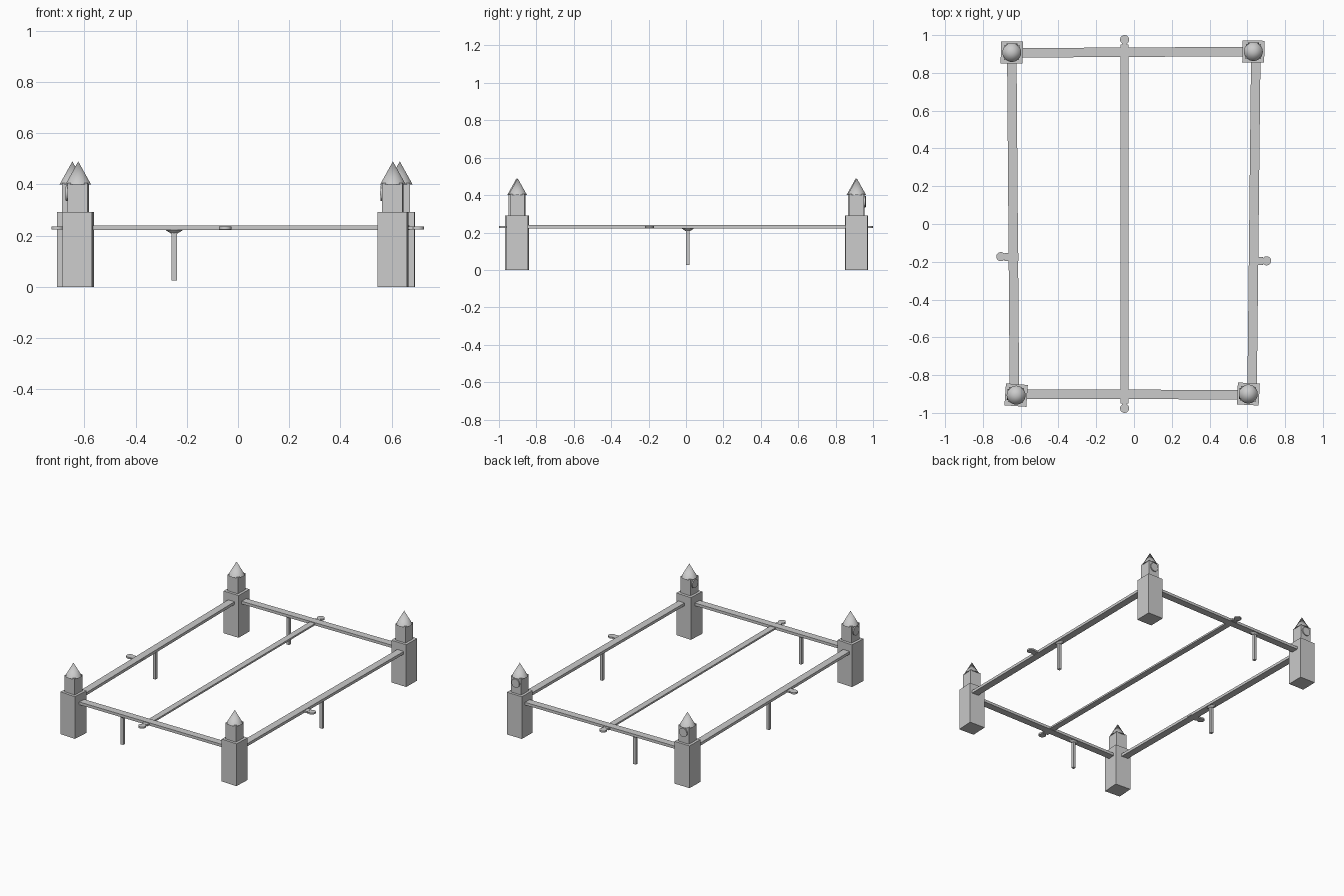
import bpy, math
from mathutils import Vector

if "Cube" in bpy.data.objects:
    bpy.data.objects.remove(bpy.data.objects["Cube"])


def finish(ob, name, parent_rot=0):
    ob.name = name
    return ob


def box(name, center, size, yaw=0):
    bpy.ops.mesh.primitive_cube_add(size=1, location=center, rotation=(0, 0, yaw))
    ob = bpy.context.object
    ob.scale = size
    return finish(ob, name)


def cone(name, center, r1, r2, depth, rot=(0, 0, 0), sides=32, scale=(1, 1, 1)):
    bpy.ops.mesh.primitive_cone_add(vertices=sides, radius1=r1, radius2=r2,
                                    depth=depth, location=center, rotation=rot)
    ob = bpy.context.object
    ob.scale = scale
    bpy.ops.object.shade_smooth_by_angle()
    return finish(ob, name)


# Corner towers: base, upper block, conical roof and one round clock face
def tower(label, x, y, yaw, face_yaw):
    box(label + "_tower_base", (x, y, 0.146), (0.116, 0.116, 0.292), yaw)
    box(label + "_tower_top", (x, y, 0.345), (0.08, 0.08, 0.12), yaw)
    cone(label + "_tower_roof", (x, y, 0.445), 0.05, 0, 0.09)
    a = face_yaw + yaw
    cone(label + "_clock_face", (x + 0.04 * math.cos(a), y + 0.04 * math.sin(a), 0.365),
         0.03, 0.03, 0.016, (0, math.pi / 2, a))


# Rail joining two towers, with its ends buried in the tower walls
def rail(name, a, b):
    a, b = Vector(a), Vector(b)
    d = b - a
    mid = (a + b) / 2
    box(name, (mid.x, mid.y, 0.231), (d.length - 0.09, 0.05, 0.019),
        math.atan2(d.y, d.x))


# Thin hanging leg with a flared cap below the rail
def leg(label, x, y, along_x):
    box(label + "_leg", (x, y, 0.124), (0.02, 0.02, 0.198))
    s = (1.5, 0.9, 1) if along_x else (0.9, 1.5, 1)
    cone(label + "_leg_cap", (x, y, 0.216), 0.009, 0.024, 0.014, scale=s)


# Round end tab
def tab(label, x, y):
    cone(label + "_round_tab", (x, y, 0.23), 0.024, 0.024, 0.011)


BL, BR = (-0.647, 0.908), (0.632, 0.913)
FL, FR = (-0.624, -0.906), (0.605, -0.9)
tower("back_left", *BL, math.radians(-1), math.pi / 2)
tower("back_right", *BR, math.radians(-1), math.pi / 2)
tower("front_left", *FL, math.radians(-4), math.pi)
tower("front_right", *FR, math.radians(-3), math.pi)

rail("front_rail", (FL[0], -0.9), (FR[0], -0.904))
rail("back_rail", (BL[0], 0.906), (BR[0], 0.913))
rail("left_rail", BL, (-0.633, -0.906))
rail("right_rail", (0.645, BR[1]), (0.625, FR[1]))

# Long centre beam and its end tabs
box("centre_beam", (-0.05, 0, 0.23), (0.042, 1.9, 0.012))
for s, n in ((1, "back"), (-1, "front")):
    box(n + "_tab_neck", (-0.05, s * 0.95, 0.23), (0.025, 0.03, 0.01))
    tab(n, -0.05, s * 0.976)

# Side stubs and tabs
box("left_stub", (-0.648, -0.175, 0.23), (0.075, 0.042, 0.012))
tab("left", -0.705, -0.173)
box("right_stub", (0.646, -0.195, 0.23), (0.075, 0.042, 0.012))
tab("right", 0.702, -0.195)

# Hanging legs, one per rail
leg("front", -0.249, -0.902, True)
leg("back", -0.249, 0.908, True)
leg("left", -0.64, 0.01, False)
leg("right", 0.635, 0.01, False)
